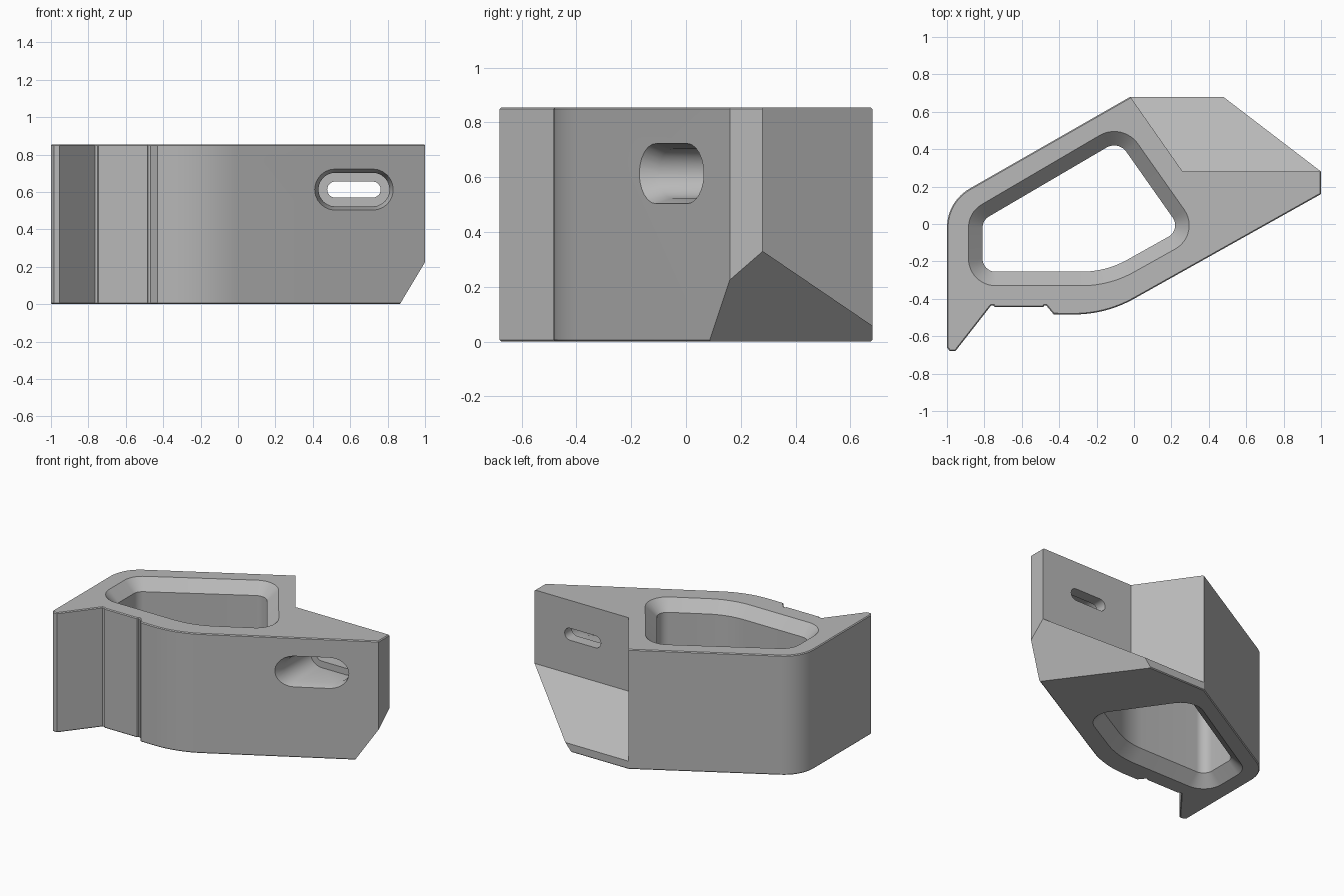
import bpy, bmesh
from math import cos, sin, pi, radians, tan
from mathutils import Vector

HEIGHT = 0.855
STEPS = 12

if "Cube" in bpy.data.objects:
    bpy.data.objects.remove(bpy.data.objects["Cube"])

grey = bpy.data.materials.new("mid_grey")
grey.use_nodes = True
colour = (0.48, 0.48, 0.48, 1)
grey.diffuse_color = colour
grey.node_tree.nodes["Principled BSDF"].inputs["Base Color"].default_value = colour


def rounded(corners, grow=0.0):
    """Counter-clockwise outline of (x, y, radius) corners, offset outwards by grow."""
    out = []
    count = len(corners)
    for i, (x, y, r) in enumerate(corners):
        p = Vector((x, y))
        d1 = (p - Vector(corners[i - 1][:2])).normalized()
        d2 = (Vector(corners[(i + 1) % count][:2]) - p).normalized()
        n1, n2 = Vector((d1.y, -d1.x)), Vector((d2.y, -d2.x))
        p = p + (n1 + n2) * grow / (1 + n1.dot(n2))
        if r == 0:
            out.append(p)
            continue
        r += grow
        turn = n2.angle(n1)
        centre = p - d1 * r * tan(turn / 2) - n1 * r
        for k in range(STEPS + 1):
            a = turn * k / STEPS
            out.append(centre + (n1 * cos(a) + d1 * sin(a)) * r)
    return out


def loft(name, loops, cut_plane=None):
    """Closed solid through matching loops of points."""
    bm = bmesh.new()
    rings = [[bm.verts.new(p) for p in loop] for loop in loops]
    n = len(rings[0])
    for a, b in zip(rings, rings[1:]):
        for i in range(n):
            j = (i + 1) % n
            bm.faces.new((a[i], a[j], b[j], b[i]))
    bm.faces.new(rings[0][::-1])
    bm.faces.new(rings[-1])
    bmesh.ops.recalc_face_normals(bm, faces=bm.faces)
    if cut_plane:
        point, normal = cut_plane
        bmesh.ops.bisect_plane(bm, geom=bm.verts[:] + bm.edges[:] + bm.faces[:],
                               plane_co=point, plane_no=normal, clear_outer=True)
        bmesh.ops.holes_fill(bm, edges=[e for e in bm.edges if e.is_boundary])
        bmesh.ops.recalc_face_normals(bm, faces=bm.faces)
    mesh = bpy.data.meshes.new(name)
    bm.to_mesh(mesh)
    bm.free()
    mesh.materials.append(grey)
    obj = bpy.data.objects.new(name, mesh)
    bpy.context.collection.objects.link(obj)
    return obj


def at_height(points, z):
    return [(p.x, p.y, z) for p in points]


# Main block: plan outline with fine edge chamfers and a slanted lower corner
outline = [
    (-1, -.66, 0), (-.985, -.68, 0), (-.955, -.68, 0), (-.765, -.437, 0),
    (-.75, -.437, 0), (-.745, -.445, 0), (-.485, -.445, 0), (-.48, -.437, 0),
    (-.468, -.437, 0), (-.43, -.483, 0), (-.152, -.485, .656),
    (1, .16, 0), (1, .68, 0), (-.02, .68, 0), (-1, .12, .24),
]
edge = 0.006
body = loft("bracket_body",
            [at_height(rounded(outline, g), z) for g, z in
             ((-edge, 0), (0, edge), (0, HEIGHT - edge), (-edge, HEIGHT))],
            cut_plane=((1, .16, .225), (1.185, .87, -1)))

# Rear notch with a sloping floor
notch_plan = [(-.09, .78), (.26, .28), (1.2, .28), (1.2, .78)]
notch = loft("notch_cutter",
             [[(x, y, .33 - .68 * (y - .28)) for x, y in notch_plan],
              [(x, y, 1.1) for x, y in notch_plan]])

# Large vertical opening, chamfered at both ends
opening = [(-.81, -.255, .07), (-.15, -.255, .5), (.252, -.03, .07),
           (-.083, .446, .08), (-.81, .02, .07)]
flare = 0.075
window = loft("opening_cutter",
              [at_height(rounded(opening, g), z) for g, z in
               ((flare, -.05), (flare, 0), (0, flare), (0, HEIGHT - flare),
                (flare, HEIGHT), (flare, HEIGHT + .05))])


# Stepped bolt slot through the front wall
def slot_loop(radius, depth):
    loop = []
    for side in (1, -1):
        for k in range(STEPS + 1):
            a = -side * pi / 2 + side * pi * k / STEPS if side > 0 else pi / 2 + pi * k / STEPS
            x = .62 + side * .1 + radius * cos(a)
            loop.append((x, depth(x), .613 + radius * sin(a)))
    return loop


def wall(offset):
    return lambda x: -.4 + .56 * x + offset


def flat(y):
    return lambda x: y


slot = loft("slot_cutter", [
    slot_loop(.11, wall(-.2)), slot_loop(.11, wall(0)), slot_loop(.09, wall(.06)),
    slot_loop(.09, flat(.2)), slot_loop(.043, flat(.2)), slot_loop(.043, flat(.4))])

# Carve the block and keep only the finished part
cutters = [notch, window, slot]
for cutter in cutters:
    cutter.hide_render = True
    mod = body.modifiers.new(cutter.name, 'BOOLEAN')
    mod.operation = 'DIFFERENCE'
    mod.solver = 'EXACT'
    mod.object = cutter
bpy.context.view_layer.update()
graph = bpy.context.evaluated_depsgraph_get()
carved = bpy.data.meshes.new_from_object(body.evaluated_get(graph))
body.modifiers.clear()
body.data = carved
for cutter in cutters:
    bpy.data.objects.remove(cutter)

for obj in bpy.context.selected_objects:
    obj.select_set(False)
body.select_set(True)
bpy.context.view_layer.objects.active = body
bpy.ops.object.shade_smooth_by_angle(angle=radians(25))
